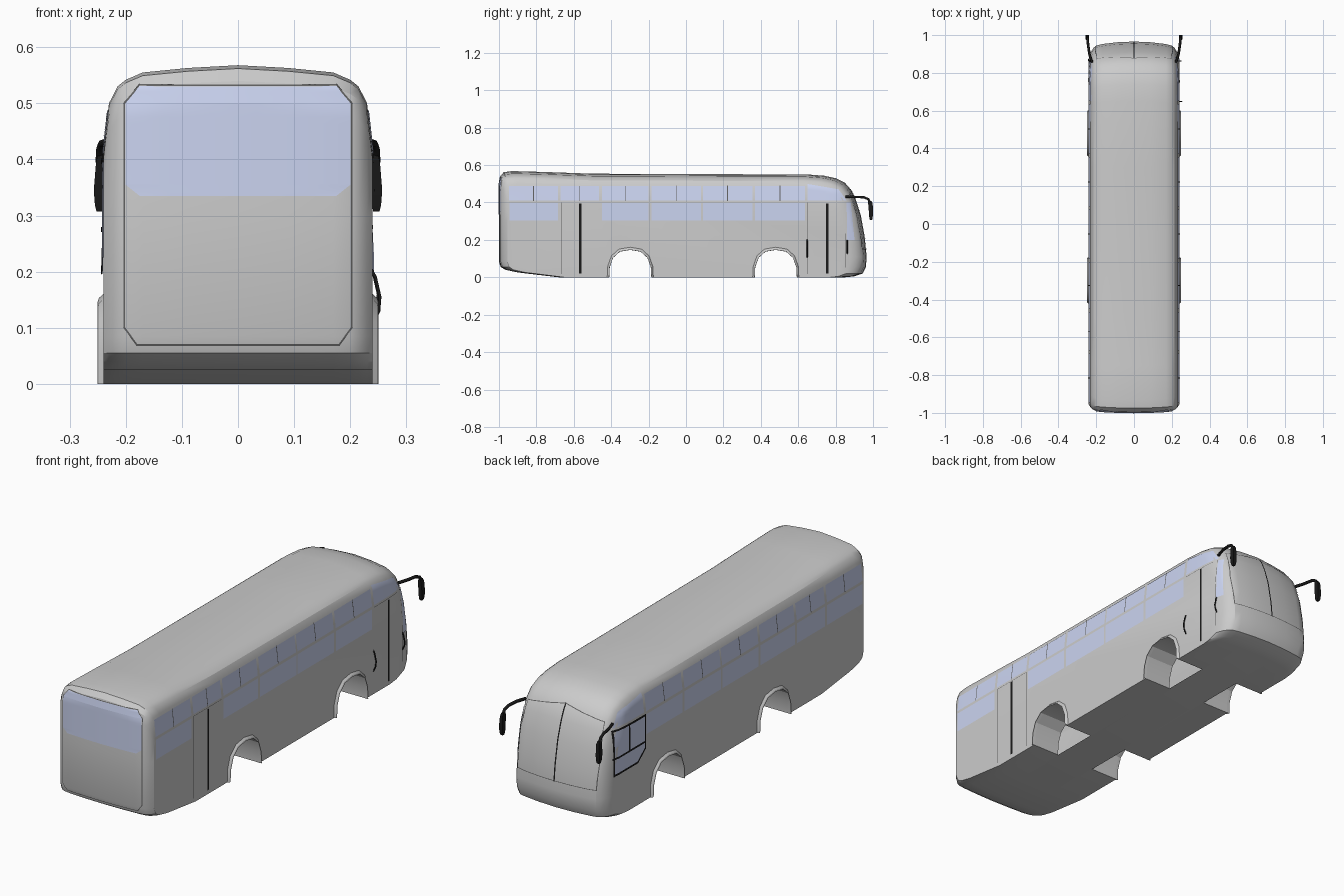
import bpy, bmesh, math
from mathutils import Vector
from mathutils.bvhtree import BVHTree

if "Cube" in bpy.data.objects:
    bpy.data.objects.remove(bpy.data.objects["Cube"])


def material(name, rgb):
    m = bpy.data.materials.new(name)
    m.diffuse_color = (*rgb, 1)
    m.use_nodes = True
    m.node_tree.nodes["Principled BSDF"].inputs["Base Color"].default_value = m.diffuse_color
    return m


GLASS = material("glass_blue", (0.60, 0.66, 0.88))
BLACK = material("black", (0.01, 0.01, 0.01))
TRIM = material("dark_trim", (0.12, 0.12, 0.12))


def finish(bm, name, mat=None, smooth=True):
    me = bpy.data.meshes.new(name)
    bm.to_mesh(me)
    ob = bpy.data.objects.new(name, me)
    bpy.context.collection.objects.link(ob)
    if mat:
        me.materials.append(mat)
    bpy.ops.object.select_all(action='DESELECT')
    ob.select_set(True)
    bpy.context.view_layer.objects.active = ob
    if smooth:
        bpy.ops.object.shade_smooth_by_angle(angle=math.radians(25))
    return ob


def loft(bm, rings, closed=True, caps=False):
    vs = [[bm.verts.new(p) for p in r] for r in rings]
    n = len(vs[0])
    for a, b in zip(vs, vs[1:]):
        for i in range(n if closed else n - 1):
            j = (i + 1) % n
            bm.faces.new((a[i], a[j], b[j], b[i]))
    if caps:
        bm.faces.new(vs[0])
        bm.faces.new(vs[-1])


# Body shell: side profile lofted across x, tightened towards both sides
PROFILE = [(-0.68, 0), (-0.9, .026), (-.965, .04), (-.99, .055), (-1, .085), (-1, .3), (-1, .5),
           (-.993, .54), (-.975, .562), (-.93, .568), (-.75, .563), (-.5, .554), (.3, .551),
           (.65, .55), (.74, .543), (.8, .53), (.85, .505), (.885, .465), (.91, .41), (.935, .33),
           (.955, .22), (.966, .11), (.962, .055), (.945, .02), (.9, .005), (.85, 0)]
# x, roof drop, front pull-back, rear pull-back
STATIONS = [(0, 0, 0, 0), (.09, .005, .004, .002), (.17, .013, .014, .006), (.2, .026, .022, .01),
            (.215, .038, .035, .016), (.23, .068, .06, .03), (.24, .158, .095, .045)]


def station(x, drop, front, rear):
    s = 1 - drop / .268
    return [(x, y * (1 - (front if y > 0 else rear)), .3 + (z - .3) * s if z > .3 else z)
            for y, z in PROFILE]


bm = bmesh.new()
loft(bm, [station(-x, *r) for x, *r in STATIONS[:0:-1]] + [station(*s) for s in STATIONS], caps=True)
bmesh.ops.recalc_face_normals(bm, faces=bm.faces)
SURFACE = BVHTree.FromBMesh(bm)
body = finish(bm, "body_shell", smooth=False)

# Wheel wells: arch prisms cut into each corner, inner walls left open
ARCH = [(-.113, 0), (-.11, .055), (-.092, .105), (-.055, .138), (0, .147),
        (.055, .138), (.092, .105), (.11, .055), (.113, 0)]
AXLES = (-.298, .48)
cut = bmesh.new()
for cy in AXLES:
    for s in (-1, 1):
        pts = [(-.113, -.05)] + ARCH + [(.113, -.05)]
        loft(cut, [[(s * x, cy + y, z) for y, z in pts] for x in (.1, .3)], caps=True)
bmesh.ops.recalc_face_normals(cut, faces=cut.faces)
cutter = finish(cut, "wheel_well_cutter", smooth=False)
cutter.hide_render = True
bpy.context.view_layer.objects.active = body
mod = body.modifiers.new("wells", 'BOOLEAN')
mod.object, mod.operation, mod.solver = cutter, 'DIFFERENCE', 'EXACT'
bpy.ops.object.modifier_apply(modifier="wells")
bpy.data.objects.remove(cutter)
bm = bmesh.new()
bm.from_mesh(body.data)
inner = [f for f in bm.faces if abs(abs(f.calc_center_median().x) - .1) < .001 and abs(f.normal.x) > .9]
bmesh.ops.delete(bm, geom=inner, context='FACES')
bm.to_mesh(body.data)
bpy.ops.object.select_all(action='DESELECT')
body.select_set(True)
bpy.ops.object.shade_smooth_by_angle(angle=math.radians(25))

# Wheel arch flares
bm = bmesh.new()
for cy in AXLES:
    for s in (-1, 1):
        loft(bm, [[(s * x, cy + y * k, z * k) for y, z in ARCH]
                  for x, k in ((.239, 1.1), (.248, 1.04), (.25, 1.0), (.235, .995))], closed=False)
bmesh.ops.recalc_face_normals(bm, faces=bm.faces)
finish(bm, "wheel_arch_flares")


# Patches projected on to the body along an axis (0 = sides, 1 = ends)
def patches(name, quads, axis, s, mat, n=6, off=.002):
    bm = bmesh.new()
    for q in quads:
        a, b, c, d = [Vector(p) for p in q]
        grid = []
        for i in range(n + 1):
            row = []
            for j in range(n + 1):
                u, v = a.lerp(b, i / n).lerp(d.lerp(c, i / n), j / n)
                o = Vector((s, u, v)) if axis == 0 else Vector((u, s * 2, v))
                ray = Vector((-s, 0, 0)) if axis == 0 else Vector((0, -s, 0))
                hit, nor = SURFACE.ray_cast(o, ray)[:2]
                if hit is None:
                    hit, nor = SURFACE.find_nearest(o + ray * .8)[:2]
                row.append(bm.verts.new(hit + nor * off))
            grid.append(row)
        for i in range(n):
            for j in range(n):
                f = bm.faces.new((grid[i][j], grid[i + 1][j], grid[i + 1][j + 1], grid[i][j + 1]))
                f.normal_update()
                if f.normal[axis] * s < 0:
                    f.normal_flip()
    return finish(bm, name, mat)


def rect(u0, u1, v0, v1):
    return [(u0, v0), (u1, v0), (u1, v1), (u0, v1)]


def line(pts, w):
    out = []
    for a, b in zip(pts, pts[1:]):
        a, b = Vector(a), Vector(b)
        t = (b - a).normalized()
        p = Vector((-t.y, t.x)) * w / 2
        t = t * w / 2
        out.append([a - t - p, b + t - p, b + t + p, a - t + p])
    return out


# Side windows
COLS = [(-.945, -.685), (-.67, -.465), (-.45, -.2), (-.185, .08), (.09, .355), (.37, .635)]
FRONT_UPPER = [(.65, .41), (.858, .41), (.815, .47), (.65, .498)]
for side, s in (("right", 1), ("left", -1)):
    upper = [rect(a, b, .41, .487) for a, b in COLS]
    lower = [rect(a, b, .305, .397) for i, (a, b) in enumerate(COLS) if s < 0 or i != 1]
    patches(side + "_windows", upper + lower + [FRONT_UPPER], 0, s, GLASS)
    mids = [line([((a + b) / 2, .41), ((a + b) / 2, .487)], .004)[0] for a, b in COLS]
    patches(side + "_sliding_pane_bars", mids, 0, s, TRIM, 4, .003)

# Driver window with black frame on the left
patches("driver_window", [[(.645, .245), (.70, .2), (.87, .2), (.645, .3)],
                          [(.645, .3), (.87, .2), (.86, .395), (.645, .395)]], 0, -1, GLASS)
frame = line([(.645, .397), (.86, .397), (.87, .2), (.7, .2), (.645, .245), (.645, .397)], .009)
frame += line([(.65, .275), (.87, .275)], .009) + line([(.76, .275), (.76, .397)], .009)
patches("driver_window_frame", frame, 0, -1, BLACK, 6, .004)

# Right front quarter window and doors
patches("right_quarter_window", [[(.862, .2), (.9, .2), (.88, .4), (.858, .4)]], 0, 1, GLASS)
for name, a, b, mid in (("rear_door", -.667, -.465, -.565), ("front_door", .65, .855, .755)):
    patches(name + "_seal", [rect(mid - .006, mid + .006, .02, .395)], 0, 1, BLACK, 6, .003)
    patches(name + "_outline", line([(a, .02), (a, .4), (b, .4), (b, .02)], .002), 0, 1, TRIM, 6, .001)

# Rear window and rear panel trim
patches("rear_window", [[(-.175, .335), (.175, .335), (.2, .355), (-.2, .355)],
                        rect(-.2, .2, .355, .5),
                        [(-.2, .5), (.2, .5), (.175, .53), (-.175, .53)]], 1, -1, GLASS, 12)
loop = [(-.175, .532), (-.202, .5), (-.202, .1), (-.18, .07), (.18, .07), (.202, .1), (.202, .5),
        (.175, .532), (-.175, .532)]
patches("rear_panel_trim", line(loop, .003), 1, -1, TRIM, 10, .002)

# Windscreen outline and centre divider
patches("windscreen_divider", line([(0, .15), (0, .475)], .006), 1, 1, BLACK, 16, .002)
patches("windscreen_outline", line([(-.2, .15), (.2, .15), (.205, .3), (.195, .44), (0, .475),
                                    (-.195, .44), (-.205, .3), (-.2, .15)], .003), 1, 1, TRIM, 10, .002)


# Tubes for handles and mirror arms
def tube(name, pts, r):
    cu = bpy.data.curves.new(name, 'CURVE')
    cu.dimensions = '3D'
    cu.bevel_depth, cu.bevel_resolution, cu.use_fill_caps = r, 1, True
    sp = cu.splines.new('POLY')
    sp.points.add(len(pts) - 1)
    for p, co in zip(sp.points, pts):
        p.co = (*co, 1)
    cu.materials.append(BLACK)
    bpy.context.collection.objects.link(bpy.data.objects.new(name, cu))


for i, (y, x, z0, z1) in enumerate(((.648, .239, .105, .205), (.862, .236, .12, .21))):
    zs = (z0, z0 + .025, z1 - .05, z1 - .015, z1)
    tube(f"door_handle_{i + 1}", [(x + d, y, z) for d, z in zip((0, .012, .014, .006, -.002), zs)], .003)

# Wing mirrors: arm and tapered hanging head
for side, s in (("right", 1), ("left", -1)):
    tube(side + "_mirror_arm", [(s * .222, .855, .43), (s * .236, .9, .43), (s * .243, .95, .428),
                                (s * .246, .975, .418), (s * .247, .986, .395)], .007)
    bm = bmesh.new()
    rings = []
    for z, x0, x1, y0, y1 in ((.408, .241, .25, .974, .992), (.395, .239, .253, .974, .998),
                              (.345, .238, .257, .978, 1.0), (.318, .239, .255, .98, .998),
                              (.307, .241, .252, .983, .995)):
        rings.append([(s * x0, y0, z), (s * x1, y0, z), (s * x1, y1, z), (s * x0, y1, z)])
    loft(bm, rings, caps=True)
    bmesh.ops.recalc_face_normals(bm, faces=bm.faces)
    finish(bm, side + "_mirror_head", BLACK)
